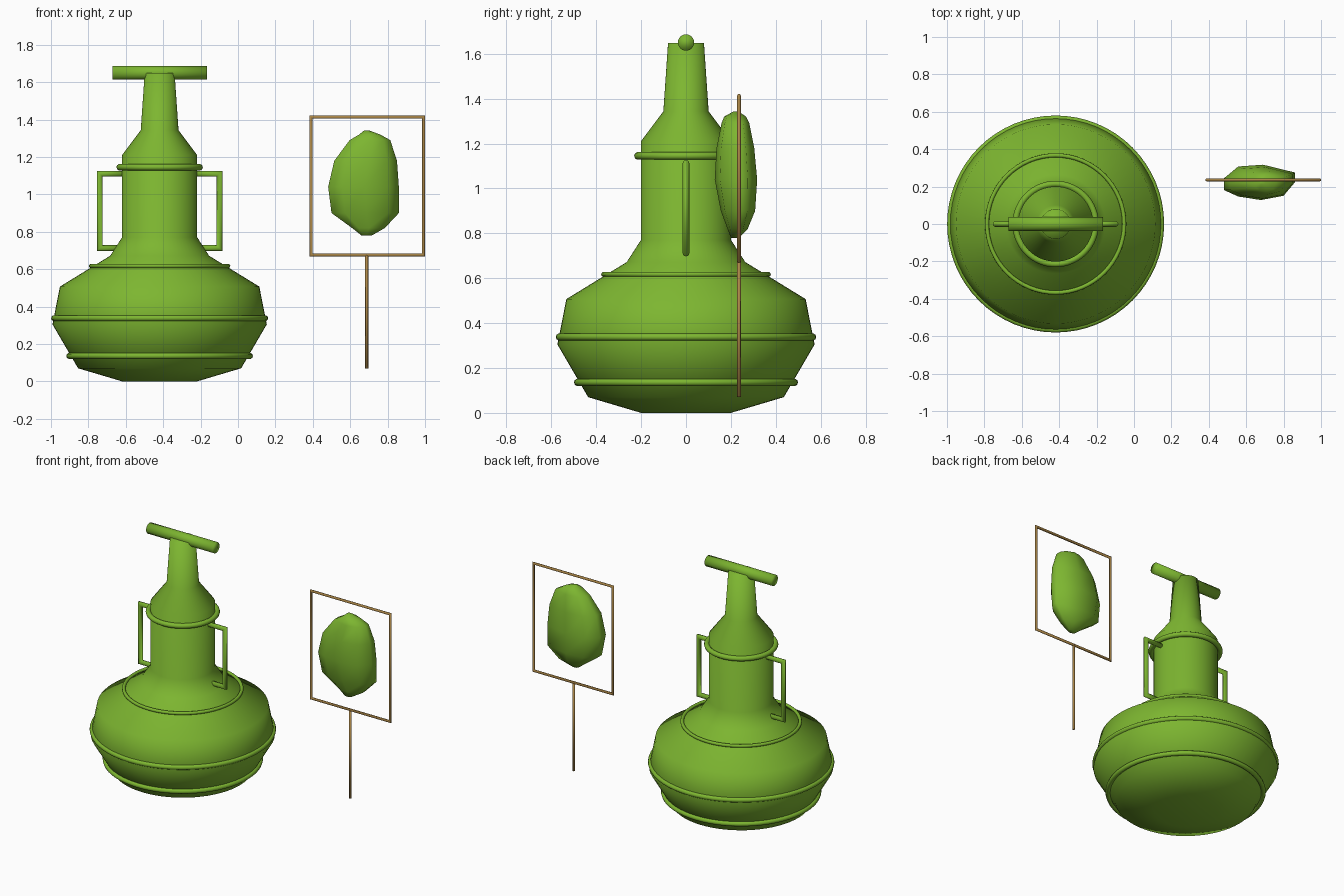
import bpy, bmesh, math
from mathutils import Vector

if "Cube" in bpy.data.objects:
    bpy.data.objects.remove(bpy.data.objects["Cube"])

CX = -0.419  # axis of the vessel


def material(name, color):
    m = bpy.data.materials.new(name)
    m.diffuse_color = (*color, 1)
    m.use_nodes = True
    m.node_tree.nodes["Principled BSDF"].inputs["Base Color"].default_value = m.diffuse_color
    return m


GREEN = material("leaf green", (0.205, 0.468, 0.030))
BRASS = material("dull brass", (0.40, 0.235, 0.062))


def finish(name, bm, mat):
    bmesh.ops.recalc_face_normals(bm, faces=bm.faces)
    me = bpy.data.meshes.new(name)
    bm.to_mesh(me)
    bm.free()
    ob = bpy.data.objects.new(name, me)
    bpy.context.collection.objects.link(ob)
    me.materials.append(mat)
    me.shade_smooth()
    return ob


def loft(name, rings, mat, closed=False):
    """Skin a list of equally sized point loops, capped unless closed."""
    bm = bmesh.new()
    loops = [[bm.verts.new(p) for p in ring] for ring in rings]
    n = len(loops[0])
    pairs = list(zip(loops, loops[1:])) + ([(loops[-1], loops[0])] if closed else [])
    for a, b in pairs:
        for i in range(n):
            j = (i + 1) % n
            bm.faces.new((a[i], a[j], b[j], b[i]))
    if not closed:
        bm.faces.new(loops[0])
        bm.faces.new(loops[-1])
    return finish(name, bm, mat)


def revolve(name, profile, mat, sides=64, closed=False):
    turns = [2 * math.pi * i / sides for i in range(sides)]
    rings = [[(CX + r * math.cos(t), r * math.sin(t), z) for t in turns]
             for r, z in profile]
    return loft(name, rings, mat, closed)


def band(name, z, outer, minor):
    profile = [(outer - minor + minor * math.cos(a), z + minor * math.sin(a))
               for a in (2 * math.pi * k / 10 for k in range(10))]
    return revolve(name, profile, GREEN, closed=True)


def tube(name, path, y, radius, mat, sides=12, closed=False):
    """Mitred round tube in an upright plane; path items are (x, z, side_x, side_z)."""
    turns = [2 * math.pi * i / sides for i in range(sides)]
    rings = [[(x + radius * sx * math.cos(t), y + radius * math.sin(t),
               z + radius * sz * math.cos(t)) for t in turns]
             for x, z, sx, sz in path]
    return loft(name, rings, mat, closed)


# Vessel body
revolve("vessel_body", [(0.2, 0), (0.436, 0.07), (0.573, 0.305), (0.533, 0.507),
                        (0.264, 0.672), (0.201, 0.77), (0.201, 1.21), (0.101, 1.343),
                        (0.08, 1.648)], GREEN)

# Raised bands
band("lower_band", 0.136, 0.499, 0.016)
band("middle_band", 0.338, 0.58, 0.016)
band("shoulder_band", 0.617, 0.378, 0.011)
band("neck_band", 1.145, 0.231, 0.017)

# Side handles, each one bent tube
for label, s in (("left", -1), ("right", 1)):
    inner, outer = CX + s * 0.19, CX + s * 0.32
    tube(label + "_handle", [(inner, 0.713, 0, -1), (outer, 0.713, s, -1),
                             (outer, 1.11, s, 1), (inner, 1.11, 0, 1)],
         0, 0.0155, GREEN)

# Crossbar on the spout
tube("crossbar", [(-0.672, 1.65, 0, 1), (-0.166, 1.65, 0, 1)], 0, 0.0365, GREEN, 24)

# Standing frame with its post
FY, X0, X1, Z0, Z1, FR = 0.236, 0.39, 0.992, 0.676, 1.413, 0.0085
tube("frame", [(X0, Z0, -1, -1), (X0, Z1, -1, 1), (X1, Z1, 1, 1), (X1, Z0, 1, -1)],
     FY, FR, BRASS, 8, closed=True)
tube("frame_post", [(0.688, 0.07, 1, 0), (0.688, Z0, 1, 0)], FY, FR, BRASS, 8)

# Irregular pebble floating in the frame: one outline scaled per level
outline = [(0, .28), (.2, .1), (.52, 0), (.84, .12), (1, .5),
           (1, .78), (.55, 1), (.2, .95), (0, .62)]
levels = [(0.78, .66, .715, .20, .235), (0.82, .61, .785, .185, .275),
          (0.90, .50, .860, .155, .308), (1.04, .482, .860, .128, .317),
          (1.18, .515, .850, .136, .304), (1.29, .597, .814, .158, .282),
          (1.32, .648, .760, .170, .268), (1.342, .675, .700, .21, .235)]
loft("pebble", [[(x0 + u * (x1 - x0), y0 + v * (y1 - y0), z) for u, v in outline]
                for z, x0, x1, y0, y1 in levels], GREEN)
